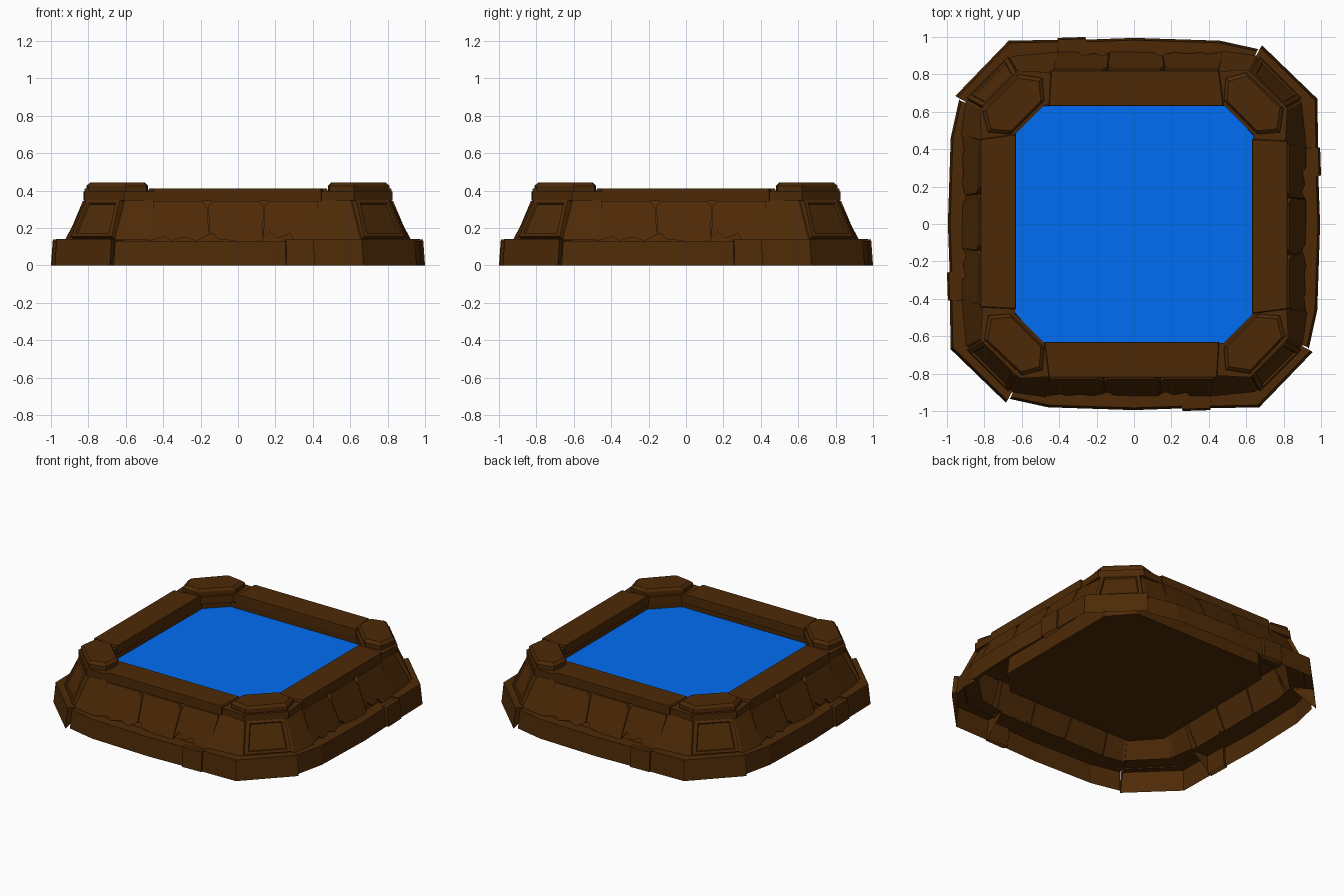
import bpy, bmesh, math
from mathutils import Matrix, Vector

if "Cube" in bpy.data.objects:
    bpy.data.objects.remove(bpy.data.objects["Cube"])


def material(name, rgb):
    m = bpy.data.materials.new(name)
    m.diffuse_color = (*rgb, 1)
    m.use_nodes = True
    m.node_tree.nodes["Principled BSDF"].inputs["Base Color"].default_value = m.diffuse_color
    return m


STONE = material("brown_stone", (0.075, 0.023, 0.002))
WATER = material("blue_water", (0.0, 0.155, 0.9))


def loft(bm, rings, closed=True, bottom=False, top=False):
    rows = [[bm.verts.new(p) for p in r] for r in rings]
    n = len(rows[0])
    for a, b in zip(rows, rows[1:]):
        for i in range(n if closed else n - 1):
            j = (i + 1) % n
            bm.faces.new((a[i], a[j], b[j], b[i]))
    if bottom:
        bm.faces.new(rows[0][::-1])
    if top:
        bm.faces.new(rows[-1])


def finish(name, bm, mat=STONE, copies=4):
    # repeat the part around the four sides of the pool
    bmesh.ops.recalc_face_normals(bm, faces=bm.faces)
    source = bm.verts[:] + bm.edges[:] + bm.faces[:]
    for k in range(1, copies):
        d = bmesh.ops.duplicate(bm, geom=source)
        verts = [g for g in d["geom"] if isinstance(g, bmesh.types.BMVert)]
        bmesh.ops.rotate(bm, verts=verts, cent=(0, 0, 0),
                         matrix=Matrix.Rotation(k * math.pi / 2, 3, 'Z'))
    me = bpy.data.meshes.new(name)
    bm.to_mesh(me)
    bm.free()
    me.materials.append(mat)
    ob = bpy.data.objects.new(name, me)
    bpy.context.collection.objects.link(ob)
    return ob


def at(pts, z, s=1.0):
    return [(x * s, y * s, z) for x, y in pts]


def inset(pts, z, f):
    # shrink a ring towards its own centre
    cx = sum(p[0] for p in pts) / len(pts)
    cy = sum(p[1] for p in pts) / len(pts)
    return [(cx + (x - cx) * f, cy + (y - cy) * f, z) for x, y in pts]


# base course: long curb stone, hollow underneath
bm = bmesh.new()
outer = [(-.665, -.935), (-.46, -.98), (0, -.995), (.41, -.98)]
inner = [(-.61, -.80), (-.45, -.83), (0, -.83), (.41, -.83)]
loft(bm, [at(outer, 0), at(outer, .13, .988), at(inner, .13)], closed=False)
finish("base_long_stones", bm)

# base course: corner stone
bm = bmesh.new()
outer = [(.41, -.985), (.67, -.98), (.955, -.685)]
inner = [(.41, -.83), (.60, -.80), (.80, -.60)]
loft(bm, [at(outer, 0), at(outer, .142, .988), at(inner, .142)], closed=False)
bm.verts.ensure_lookup_table()
for e in (0, 2):
    bm.faces.new([bm.verts[e + 3 * k] for k in range(3)])
finish("base_corner_stones", bm)

# base course: small protruding stone
bm = bmesh.new()
block = [(.26, -1.0), (.41, -.995), (.41, -.965), (.25, -.965)]
loft(bm, [at(block, 0), at(block, .137, .99)], top=True)
finish("base_small_stones", bm)


# sloped side wall with ragged stone facing
def slope(x, z, out=0.0):
    return (x, -(.815 + (.35 - z) * .42 + out), z)


bm = bmesh.new()
loft(bm, [[slope(-.47, .13, -.015), slope(.46, .13, -.015)],
          [slope(-.47, .35, -.015), slope(.46, .35, -.015)]], closed=False)
finish("wall_backing", bm)

stones = [
    [(-.48, .13), (-.39, .155), (-.36, .132), (-.28, .15), (-.22, .13), (-.155, .165),
     (-.165, .31), (-.195, .345), (-.45, .345)],
    [(-.15, .165), (-.13, .17), (-.11, .14), (0, .13), (.13, .13),
     (.138, .31), (.115, .345), (-.14, .345), (-.16, .31)],
    [(.135, .145), (.17, .18), (.21, .145), (.28, .17), (.30, .13), (.41, .13),
     (.43, .345), (.165, .345), (.143, .315)],
]
bm = bmesh.new()
for s in stones:
    loft(bm, [[slope(x, z, -.02) for x, z in s], [slope(x, z, .012) for x, z in s]], top=True)
finish("wall_facing_stones", bm)

# splayed corner pier with a raised panel
bm = bmesh.new()
loft(bm, [[(.40, -.925, .135), (.65, -.90, .135), (.90, -.65, .135), (.925, -.47, .135)],
          [(.43, -.815, .35), (.60, -.795, .35), (.795, -.60, .35), (.815, -.45, .35)]], closed=False)
finish("corner_piers", bm)

bm = bmesh.new()
quad = [Vector(p) for p in ((.66, -.885, .142), (.885, -.66, .142),
                            (.80, -.615, .345), (.615, -.80, .345))]
mid = sum(quad, Vector()) / 4
out = Vector((1, -1, .7)).normalized()
ring = lambda f, d: [mid + (p - mid) * f + out * d for p in quad]
loft(bm, [ring(1, -.01), ring(.97, .02), ring(.80, .022), ring(.76, .012)], top=True)
finish("corner_panels", bm)

# flat rim slabs on the sides
bm = bmesh.new()
slab = [(-.455, -.82), (.445, -.82), (.455, -.632), (-.48, -.632)]
loft(bm, [at(slab, .345), at(slab, .40), inset(slab, .41, .99)], bottom=True, top=True)
finish("rim_slabs", bm)

# corner caps: lower plate and bevelled top stone
bm = bmesh.new()
plate = [(.43, -.635), (.48, -.635), (.635, -.48), (.635, -.43),
         (.815, -.43), (.825, -.61), (.62, -.82), (.43, -.81)]
loft(bm, [at(plate, .347), at(plate, .395)], bottom=True, top=True)
finish("corner_cap_plates", bm)

bm = bmesh.new()
cap = [(.48, -.66), (.66, -.48), (.78, -.49), (.81, -.60), (.62, -.80), (.49, -.78)]
loft(bm, [inset(cap, .385, .97), at(cap, .40), at(cap, .425), inset(cap, .443, .88)],
     bottom=True, top=True)
finish("corner_cap_stones", bm)

# inner lining, floor and water surface
pool = [(-.49, -.64), (.48, -.64), (.64, -.48), (.64, .47),
        (.50, .63), (-.50, .63), (-.63, .50), (-.64, -.47)]
bm = bmesh.new()
loft(bm, [at(pool, .18, 1.02), at(pool, .347)])
finish("inner_lining", bm, copies=1)

bm = bmesh.new()
bm.faces.new([bm.verts.new(p) for p in at(pool, .18, 1.02)])
finish("pool_floor", bm, copies=1)

bm = bmesh.new()
bm.faces.new([bm.verts.new(p) for p in at(pool, .31, 1.003)])
finish("water_surface", bm, WATER, copies=1)
